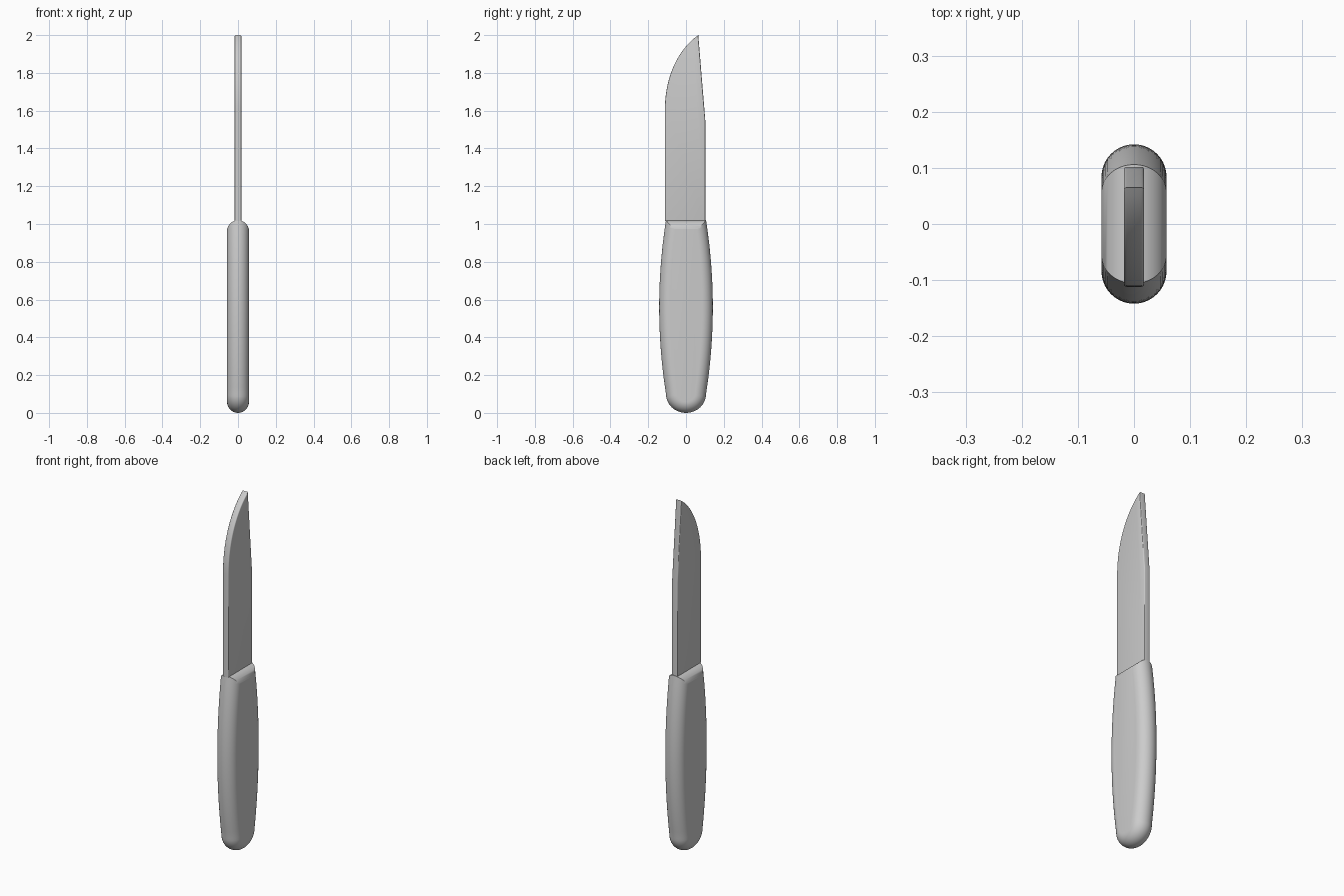
import bpy, bmesh, math
from mathutils import Vector
from mathutils.geometry import interpolate_bezier

if "Cube" in bpy.data.objects:
    bpy.data.objects.remove(bpy.data.objects["Cube"])


def inset(pts, d):
    """Mitred inward offset of a counter-clockwise (y, z) outline."""
    out = []
    for i, p in enumerate(pts):
        a = (p - pts[i - 1]).normalized()
        b = (pts[(i + 1) % len(pts)] - p).normalized()
        na, nb = Vector((-a.y, a.x)), Vector((-b.y, b.x))
        out.append(p + (na + nb) * (d / (1 + na.dot(nb))))
    return out


def rounded_plate(name, outline, half, r, steps):
    """Plate of thickness 2*half along x with rims rounded to radius r."""
    pts = [Vector(p) for p in outline]
    levels = []
    for k in range(steps + 1):
        t = math.pi / 2 * (1 - k / steps)
        levels.append((half - r + r * math.sin(t), r * (1 - math.cos(t))))
    mirrored = [(-x, d) for x, d in reversed(levels)]
    levels += mirrored if half > r + 1e-6 else mirrored[1:]
    bm = bmesh.new()
    rings = [[bm.verts.new((x, p.x, p.y)) for p in inset(pts, d)]
             for x, d in levels]
    n = len(pts)
    for a, b in zip(rings, rings[1:]):
        for i in range(n):
            j = (i + 1) % n
            bm.faces.new((a[i], a[j], b[j], b[i]))
    bm.faces.new(rings[0])
    bm.faces.new(rings[-1])
    bmesh.ops.recalc_face_normals(bm, faces=bm.faces)
    mesh = bpy.data.meshes.new(name)
    bm.to_mesh(mesh)
    bm.free()
    ob = bpy.data.objects.new(name, mesh)
    bpy.context.collection.objects.link(ob)
    bpy.ops.object.select_all(action='DESELECT')
    ob.select_set(True)
    bpy.context.view_layer.objects.active = ob
    bpy.ops.object.shade_smooth_by_angle(angle=math.radians(35))
    return ob


# Handle: barrel-shaped sides, elliptical butt, flat top, full bullnose rim
def side_y(z):
    return 0.142 - 0.036 * ((z - 0.56) / 0.46) ** 2


Z0, Z1, N = 0.1, 1.02, 24
right = [(side_y(z), z) for z in (Z0 + (Z1 - Z0) * i / N for i in range(N + 1))]
left = [(-y, z) for y, z in reversed(right)]
w = side_y(Z0)
butt = [(-w * math.cos(a), Z0 - Z0 * math.sin(a))
        for a in (math.pi * i / 24 for i in range(1, 24))]
rounded_plate("handle", right + left + butt, 0.058, 0.058, 10)

# Blade: straight spine with clipped back, curved cutting edge
belly = interpolate_bezier(Vector((0.065, 2.0)), Vector((-0.035, 1.93)),
                           Vector((-0.112, 1.79)), Vector((-0.112, 1.6)), 20)
blade = [(-0.112, 1.015), (0.102, 1.015), (0.102, 1.55)]
blade += [(p.x, p.y) for p in belly]
rounded_plate("blade", blade, 0.018, 0.005, 3)
